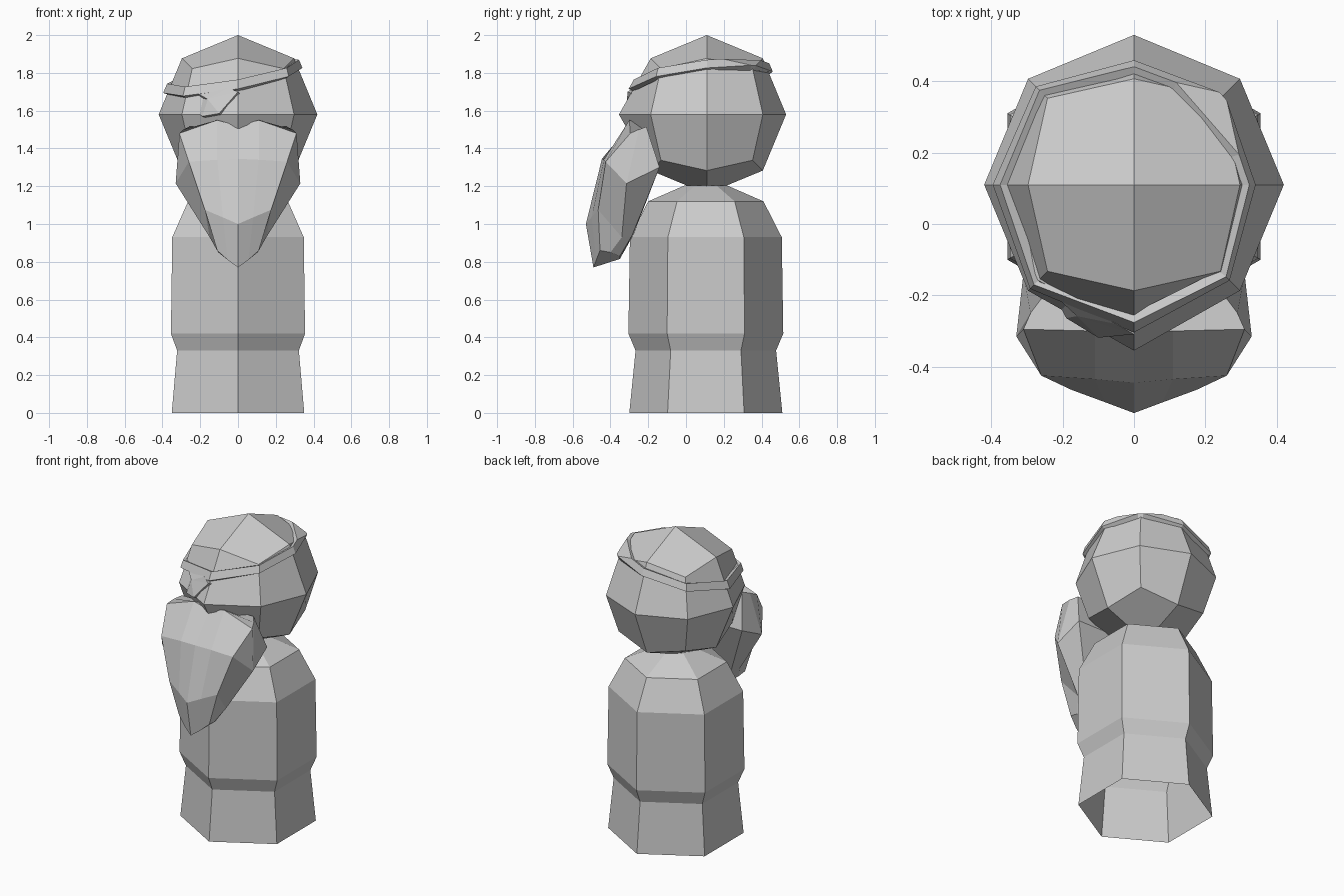
import bpy, bmesh
from mathutils import Vector
from mathutils.bvhtree import BVHTree
from math import sin, cos, tau

if "Cube" in bpy.data.objects:
    bpy.data.objects.remove(bpy.data.objects["Cube"])

HEAD = Vector((0, 0.11, 1.58))


def finish(name, bm):
    bmesh.ops.recalc_face_normals(bm, faces=bm.faces)
    me = bpy.data.meshes.new(name)
    bm.to_mesh(me)
    bm.free()
    ob = bpy.data.objects.new(name, me)
    bpy.context.collection.objects.link(ob)
    return ob


def loft(bm, rows, closed):
    rings = [[bm.verts.new(p) for p in r] for r in rows]
    n = len(rings[0])
    for a, b in zip(rings, rings[1:]):
        for i in range(n if closed else n - 1):
            j = (i + 1) % n
            bm.faces.new((a[i], a[j], b[j], b[i]))
    return rings


def solidify(ob, thickness):
    m = ob.modifiers.new("thickness", 'SOLIDIFY')
    m.thickness = thickness
    m.offset = -1


def head_mesh(scale):
    # cube divided once and pushed out to a sphere, front point drawn forward
    bm = bmesh.new()
    bmesh.ops.create_cube(bm, size=2)
    bmesh.ops.subdivide_edges(bm, edges=bm.edges[:], cuts=1, use_grid_fill=True)
    for v in bm.verts:
        d = v.co.normalized()
        r = 0.465 if d.y < -0.99 else 0.42
        v.co = HEAD + d * r * scale
    return bm


# head
bm = head_mesh(1)
head_tree = BVHTree.FromBMesh(bm)
finish("head", bm)

# tilted strap around the head
bm = head_mesh(1.055)
tilt = Vector((-0.18, -0.12, 1)).normalized()
for side in (1, -1):
    bmesh.ops.bisect_plane(
        bm, geom=bm.verts[:] + bm.edges[:] + bm.faces[:],
        plane_co=Vector((0, 0.11, 1.788 + side * 0.023)),
        plane_no=tilt * side, clear_outer=True)
solidify(finish("strap", bm), 0.03)

# eye patch laid on the front of the head
bm = bmesh.new()
outline = [(-0.345, 1.70), (-0.19, 1.57), (-0.10, 1.585),
           (0, 1.70), (-0.05, 1.72), (-0.27, 1.725)]
front, centre = [], None
for x, z in outline + [(-0.16, 1.66)]:
    hit = head_tree.ray_cast(Vector((x, -2, z)), Vector((0, 1, 0)))[0]
    y = hit.y if hit else 0
    front.append(bm.verts.new((x, y - 0.022, z)))
centre = front.pop()
for a, b in zip(front, front[1:] + front[:1]):
    bm.faces.new((a, b, centre))
solidify(finish("eye_patch", bm), 0.03)

# six-sided body, open underneath
profile = [(0.405, 0), (0.372, 0.33), (0.41, 0.42), (0.402, 0.93),
           (0.305, 1.12), (0.11, 1.205)]
bm = bmesh.new()
rings = loft(bm, [[(r * sin(tau * i / 6), 0.105 - r * cos(tau * i / 6), z)
                   for i in range(6)] for r, z in profile], True)
bm.faces.new(rings[-1])
finish("body", bm)

# beard: half rows running from front centre round to back centre, mirrored
rows = [
    [(0, -0.30, 1.52), (0.11, -0.30, 1.55), (0.31, -0.295, 1.48),
     (0.29, -0.25, 1.50), (0.26, -0.21, 1.515), (0, -0.21, 1.515)],
    [(0, -0.445, 1.345), (0.11, -0.435, 1.34), (0.26, -0.425, 1.33),
     (0.33, -0.315, 1.215), (0.31, -0.14, 1.30), (0, -0.14, 1.30)],
    [(0, -0.53, 1.0), (0.08, -0.50, 1.035), (0.175, -0.465, 1.075),
     (0.15, -0.34, 0.93), (0.13, -0.285, 0.94), (0, -0.28, 0.94)],
    [(0, -0.49, 0.77), (0.055, -0.475, 0.81), (0.11, -0.455, 0.86),
     (0.105, -0.40, 0.85), (0.08, -0.35, 0.83), (0, -0.35, 0.815)],
]
bm = bmesh.new()
rings = loft(bm, rows, False)
bm.faces.new(rings[0])
bm.faces.new(rings[-1])
m = finish("beard", bm).modifiers.new("mirror", 'MIRROR')
m.use_axis[0] = True
